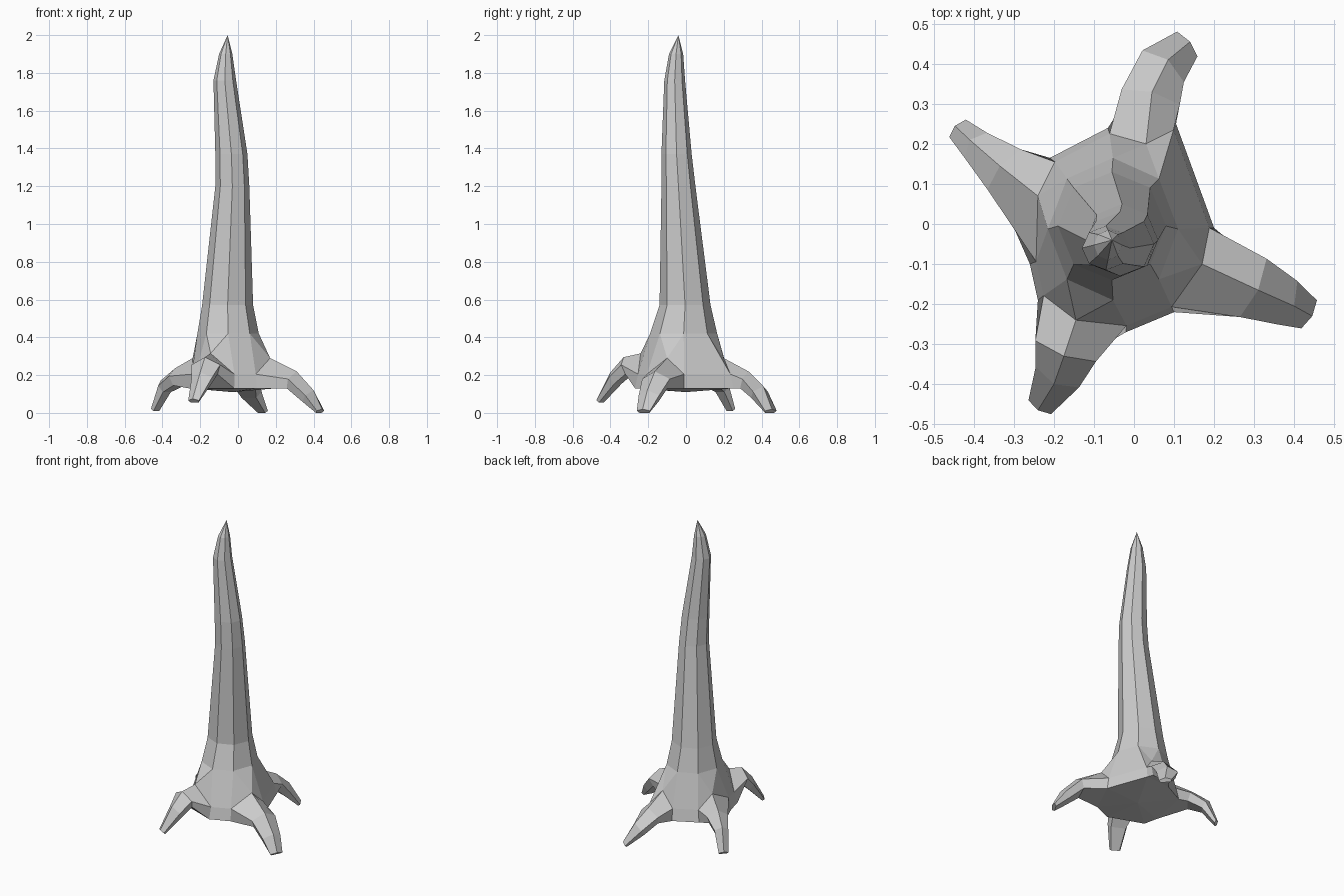
import bpy, bmesh
from math import cos, sin, pi
from mathutils import Vector

cube = bpy.data.objects.get("Cube")
if cube:
    bpy.data.objects.remove(cube)

stone = bpy.data.materials.new("grey_stone")
stone.use_nodes = True
stone.diffuse_color = (0.6, 0.6, 0.6, 1)
stone.node_tree.nodes["Principled BSDF"].inputs["Base Color"].default_value = (0.6, 0.6, 0.6, 1)

# Spire rings: height, x min, x max, y min, y max
RINGS = [
    (0.42, -0.215, 0.11, -0.19, 0.165),
    (0.57, -0.19, 0.08, -0.14, 0.13),
    (1.20, -0.12, 0.06, -0.13, 0.05),
    (1.37, -0.12, 0.05, -0.13, 0.03),
    (1.76, -0.13, -0.01, -0.115, -0.005),
    (1.90, -0.10, -0.03, -0.09, -0.015),
]
TIP = (-0.055, -0.04, 2.0)

# Roots, counter-clockwise: two rim corners, shoulder, then path (x, y, top z, half width)
ROOTS = [
    ((0.10, -0.22), (0.20, -0.01), (0.17, -0.10, 0.29),
     [(0.31, -0.165, 0.22, 0.08), (0.40, -0.205, 0.12, 0.06), (0.445, -0.23, 0.02, 0.04)]),
    ((0.105, 0.25), (-0.065, 0.24), (0.03, 0.20, 0.29),
     [(0.045, 0.33, 0.22, 0.075), (0.085, 0.41, 0.14, 0.065), (0.14, 0.455, 0.02, 0.04)]),
    ((-0.21, 0.165), (-0.26, -0.10), (-0.24, 0.07, 0.29),
     [(-0.335, 0.145, 0.235, 0.065), (-0.41, 0.21, 0.17, 0.042), (-0.447, 0.245, 0.03, 0.03)]),
    ((-0.24, -0.19), (-0.02, -0.27), (-0.145, -0.24, 0.315),
     [(-0.175, -0.33, 0.295, 0.08), (-0.20, -0.40, 0.215, 0.06), (-0.24, -0.465, 0.075, 0.033)]),
]

bm = bmesh.new()
vert = lambda *p: bm.verts.new(p)


def bridge(a, b, closed=True):
    n = len(a)
    for i in range(n if closed else n - 1):
        j = (i + 1) % n
        bm.faces.new((a[i], a[j], b[j], b[i]))


# Tapering eight-sided spire
rings = []
for z, x0, x1, y0, y1 in RINGS:
    rings.append([vert((x0 + x1) / 2 + (x1 - x0) / 2 * cos(k * pi / 4),
                       (y0 + y1) / 2 + (y1 - y0) / 2 * sin(k * pi / 4), z)
                  for k in range(-1, 7)])
for low, high in zip(rings, rings[1:]):
    bridge(low, high)
tip = vert(*TIP)
for k in range(8):
    bm.faces.new((rings[-1][k], rings[-1][(k + 1) % 8], tip))

# Flared shoulders and curved roots
collars = []
for i, (right, left, shoulder, path) in enumerate(ROOTS):
    rim = [vert(*right, 0.13), vert(right[0] * 0.94, right[1] * 0.94, 0.205),
           vert(*shoulder),
           vert(left[0] * 0.94, left[1] * 0.94, 0.205), vert(*left, 0.13)]
    collars.append(rim)
    a, b = rings[0][2 * i], rings[0][2 * i + 1]
    bm.faces.new((rim[1], rim[2], a))
    bm.faces.new((rim[2], rim[3], b))
    bm.faces.new((rim[2], b, a))

    section = rim
    points = [Vector(shoulder)] + [Vector(p[:3]) for p in path]
    for k, (x, y, z, w) in enumerate(path):
        ahead = points[min(k + 2, len(path))] - points[k]
        ahead.z = 0
        ahead.normalize()
        side = Vector((ahead.y, -ahead.x, 0))
        thick = (0.09, 0.06, 0.02)[k]
        back = (0.03, 0.045, 0.02)[k]
        top = points[k + 1]
        new = []
        for s, drop in ((0.75, 1), (1, 0.45), (0, 0), (-1, 0.45), (-0.75, 1)):
            p = top + side * w * s - ahead * back * drop
            new.append(vert(p.x, p.y, p.z - thick * drop))
        bridge(section, new)
        section = new
    bm.faces.new(section)

# Walls between neighbouring roots
for i in range(4):
    a, b = collars[i], collars[(i + 1) % 4]
    bm.faces.new((a[4], b[0], b[1], a[3]))
    bm.faces.new((a[3], b[1], rings[0][(2 * i + 2) % 8], rings[0][2 * i + 1]))

# Underside
centre = vert(-0.03, 0, 0.11)
loop = [v for c in collars for v in (c[0], c[4])]
for k in range(8):
    bm.faces.new((loop[(k + 1) % 8], loop[k], centre))

bmesh.ops.recalc_face_normals(bm, faces=bm.faces)
mesh = bpy.data.meshes.new("rooted_spire")
bm.to_mesh(mesh)
bm.free()
mesh.materials.append(stone)
spire = bpy.data.objects.new("rooted_spire", mesh)
bpy.context.collection.objects.link(spire)
